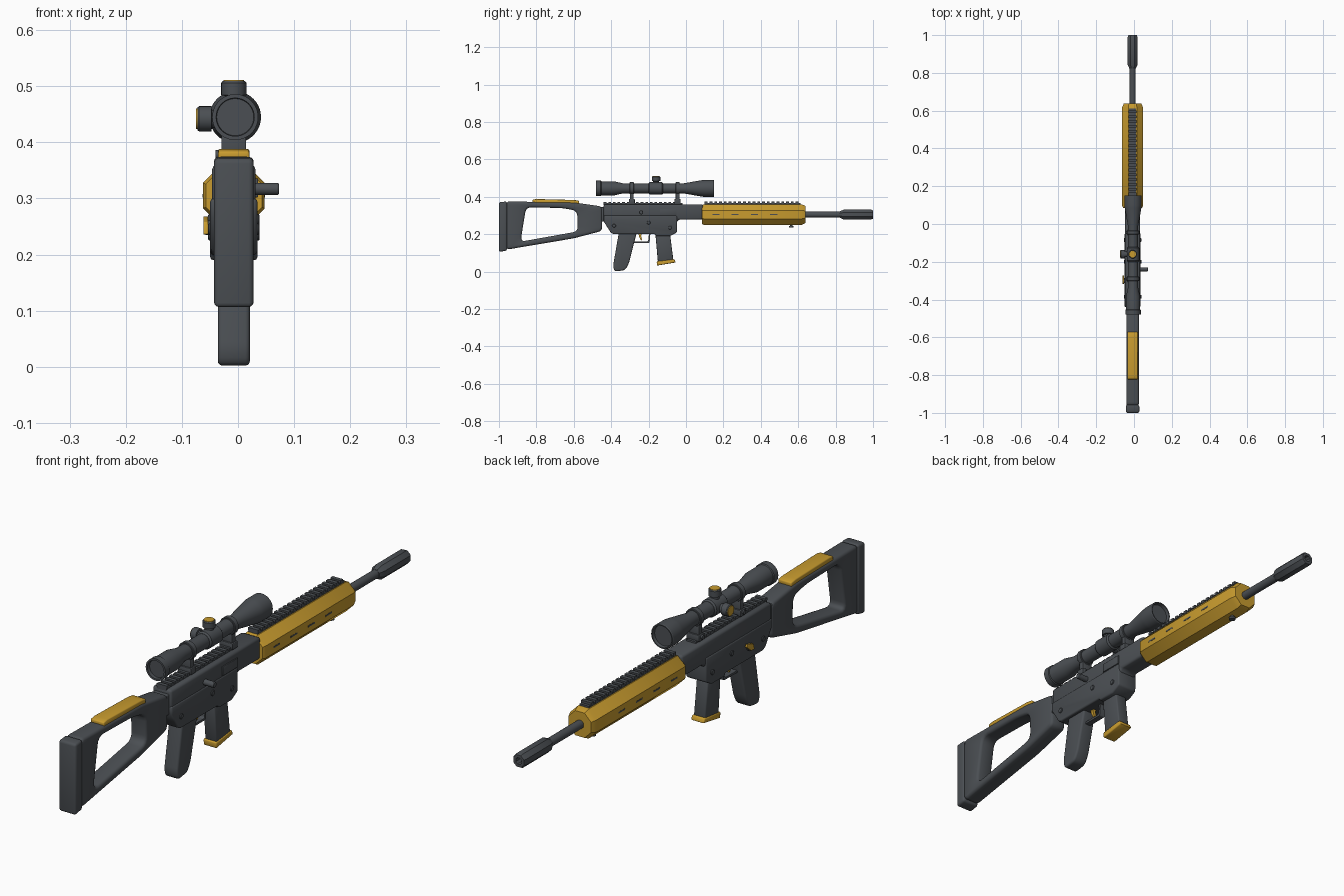
import bpy, bmesh, math
from mathutils import Vector

if "Cube" in bpy.data.objects:
    bpy.data.objects.remove(bpy.data.objects["Cube"])

CX = -0.0075   # centre plane of the body
BZ = 0.305     # bore height
SZ = 0.445     # scope height


def material(name, rgb):
    m = bpy.data.materials.new(name)
    m.diffuse_color = (*rgb, 1)
    m.use_nodes = True
    m.node_tree.nodes["Principled BSDF"].inputs["Base Color"].default_value = m.diffuse_color
    return m


DARK = material("dark_grey", (0.070, 0.078, 0.087))
GOLD = material("gold", (0.58, 0.33, 0.028))


def finish(name, bm, mat, angle=32):
    bmesh.ops.recalc_face_normals(bm, faces=bm.faces)
    me = bpy.data.meshes.new(name)
    bm.to_mesh(me)
    bm.free()
    me.materials.append(mat)
    ob = bpy.data.objects.new(name, me)
    bpy.context.collection.objects.link(ob)
    bpy.ops.object.select_all(action='DESELECT')
    ob.select_set(True)
    bpy.context.view_layer.objects.active = ob
    bpy.ops.object.shade_smooth_by_angle(angle=math.radians(angle))
    return ob


def rounded(pts, r, k=5):
    """Replace every corner of a closed (y, z) loop by a short arc."""
    if r == 0:
        return [Vector(p) for p in pts]
    out = []
    for i, p in enumerate(pts):
        p, a, b = Vector(p), Vector(pts[i - 1]), Vector(pts[(i + 1) % len(pts)])
        p0 = p + (a - p).normalized() * min(r, (a - p).length * .45)
        p2 = p + (b - p).normalized() * min(r, (b - p).length * .45)
        for j in range(k):
            t = j / (k - 1)
            out.append(p0 * (1 - t) ** 2 + p * 2 * t * (1 - t) + p2 * t * t)
    return out


def prism(name, pts, half, mat, bevel=0.0, r=0.0, hole=None, hole_r=0.02, cx=CX, segs=2):
    """Side profile extruded across x, with an optional hole of equal corner count."""
    bm = bmesh.new()
    loops = [rounded(pts, r)] + ([rounded(hole, hole_r)] if hole else [])
    n = len(loops[0])
    L = [[[bm.verts.new((cx + s * half, p.x, p.y)) for p in lp] for s in (-1, 1)] for lp in loops]
    for i in range(n):
        j = (i + 1) % n
        for a, b in L:
            bm.faces.new((a[i], a[j], b[j], b[i]))
        if hole:
            for s in (0, 1):
                bm.faces.new((L[0][s][i], L[0][s][j], L[1][s][j], L[1][s][i]))
    if not hole:
        bm.faces.new(L[0][0])
        bm.faces.new(L[0][1])
    bmesh.ops.recalc_face_normals(bm, faces=bm.faces)
    if bevel:
        es = [e for e in bm.edges if e.calc_face_angle(0) > math.radians(40)]
        bmesh.ops.bevel(bm, geom=es, offset=bevel, segments=segs, profile=.5,
                        affect='EDGES', clamp_overlap=True)
    return finish(name, bm, mat, 50 if bevel else 32)


def box(name, y0, y1, z0, z1, half, mat, bevel=0.0, cx=CX):
    return prism(name, [(y0, z0), (y1, z0), (y1, z1), (y0, z1)], half, mat, bevel, cx=cx)


def lathe(name, prof, loc, axis, mat, n=32, phase=0.0):
    """Rings of (distance along axis, radius), capped at both ends."""
    q = Vector(axis).to_track_quat('Z', 'Y')
    bm = bmesh.new()
    rings = []
    for d, r in prof:
        rings.append([bm.verts.new(Vector(loc) + q @ Vector((
            r * math.cos(phase + math.tau * i / n), r * math.sin(phase + math.tau * i / n), d)))
            for i in range(n)])
    for a, b in zip(rings, rings[1:]):
        for i in range(n):
            j = (i + 1) % n
            bm.faces.new((a[i], a[j], b[j], b[i]))
    bm.faces.new(rings[0])
    bm.faces.new(rings[-1])
    return finish(name, bm, mat)


def rail(name, y0, y1, z0, z1, half):
    """Toothed mounting rail: a base strip with cross ribs."""
    bm = bmesh.new()

    def add(a, b, lo, hi, w):
        vs = bmesh.ops.create_cube(bm, size=1)["verts"]
        for v in vs:
            v.co = (CX + v.co.x * 2 * w, (a + b) / 2 + v.co.y * (b - a), (lo + hi) / 2 + v.co.z * (hi - lo))
    mid = (z0 + z1) / 2
    add(y0, y1, z0 - .006, mid, half * .9)
    count = round((y1 - y0) / .025)
    step = (y1 - y0) / count
    for i in range(count):
        add(y0 + i * step, y0 + (i + .58) * step, mid - .003, z1, half)
    finish(name, bm, DARK)


# Stock
prism("stock", [(-.962, .375), (-.60, .370), (-.448, .348), (-.448, .218), (-.60, .178), (-.962, .117)],
      .033, DARK, .010, .02,
      hole=[(-.855, .344), (-.66, .340), (-.582, .325), (-.578, .215), (-.66, .200), (-.885, .160)],
      hole_r=.028)
prism("butt_pad", [(-1.0, .105), (-.957, .113), (-.957, .375), (-1.0, .371)], .0355, DARK, .009, segs=3)
prism("cheek_rest", [(-.822, .366), (-.572, .362), (-.572, .379), (-.60, .383), (-.80, .388), (-.822, .384)],
      .028, GOLD, .004)
box("stock_joint", -.46, -.42, .268, .345, .03, DARK, .004)

# Receiver
prism("upper_receiver", [(-.44, .262), (-.05, .262), (-.04, .278), (.09, .278), (.09, .360), (-.44, .360)],
      .039, DARK, .009)
prism("lower_receiver", [(-.44, .300), (-.44, .268), (-.402, .208), (-.385, .200), (-.165, .200),
                         (-.16, .190), (-.085, .190), (-.048, .210), (-.048, .300)], .042, DARK, .006)
rail("receiver_rail", -.44, -.02, .360, .373, .021)
box("ejection_port", -.14, -.05, .302, .336, .003, DARK, .001, cx=CX + .040)
lathe("bolt_handle", [(0, .011), (.050, .011), (.053, .009)], (.020, -.24, .317), (1, 0, 0), DARK, 20)
for side, tag in ((-1, "left"), (1, "right")):
    for k, (y, z) in enumerate([(-.385, .245), (-.20, .262), (-.085, .235)]):
        lathe(f"receiver_pin_{tag}_{k}", [(0, .010), (.004, .010), (.006, .008)],
              (CX + side * .040, y, z), (side, 0, 0), DARK, 16)
lathe("selector_pivot", [(0, .013), (.010, .013)], (CX - .040, -.30, .248), (-1, 0, 0), DARK, 16)
prism("selector_lever", [(-.318, .236), (-.300, .236), (-.272, .258), (-.276, .268), (-.312, .258)],
      .004, GOLD, .001, cx=CX - .050)

# Grip, trigger and magazine
prism("pistol_grip", [(-.358, .215), (-.262, .215), (-.305, .045), (-.325, .008), (-.382, 0), (-.390, .030)],
      .0285, DARK, .008, .016, segs=3)
prism("trigger_guard", [(-.29, .152), (-.195, .152), (-.190, .210), (-.29, .210)], .011, DARK, 0, .008,
      hole=[(-.284, .160), (-.203, .160), (-.198, .204), (-.284, .204)], hole_r=.008)
prism("trigger", [(-.256, .210), (-.236, .210), (-.240, .190), (-.234, .168), (-.241, .167), (-.251, .188)],
      .006, GOLD)
prism("magazine", [(-.164, .205), (-.086, .205), (-.067, .058), (-.150, .048)], .024, DARK, .005)
prism("magazine_base", [(-.157, .055), (-.062, .066), (-.055, .049), (-.155, .032)], .027, GOLD, .004)

# Handguard: an octagonal sleeve with tapered ends
lathe("handguard", [(.085, .054), (.095, .0595), (.618, .0595), (.638, .050)], (CX, 0, BZ), (0, 1, 0),
      GOLD, 8, math.pi / 8)
rail("handguard_rail", .10, .612, .358, .376, .021)
for side, tag in ((-1, "left"), (1, "right")):
    for k in range(4):
        y = .16 + k * .103
        box(f"handguard_slot_{tag}_{k}", y - .019, y + .019, BZ - .003, BZ + .003, .001, DARK,
            cx=CX + side * .0548)
lathe("sling_stud", [(0, .007), (.012, .007), (.013, .012), (.022, .012)], (CX, .562, .257), (0, 0, -1), DARK, 16)

# Barrel and muzzle device
lathe("barrel", [(.60, .016), (.85, .016)], (CX, 0, BZ), (0, 1, 0), DARK, 24)
lathe("muzzle_brake", [(.822, .018), (.842, .028), (.990, .028), (1.0, .024), (1.0, .013), (.94, .012)],
      (CX, 0, BZ), (0, 1, 0), DARK, 8, math.pi / 8)

# Scope
lathe("scope_tube", [(-.468, .033), (-.48, .034), (-.48, .041), (-.456, .041), (-.453, .038), (-.385, .038),
                     (-.338, .027), (-.012, .027), (.085, .044), (.10, .046), (.147, .046), (.15, .044),
                     (.15, .040), (.138, .038)], (-.005, 0, SZ), (0, 1, 0), DARK, 40)
lathe("turret_collar", [(-.200, .028), (-.194, .033), (-.128, .033), (-.122, .028)], (-.005, 0, SZ), (0, 1, 0), DARK)
knob = [(0, .016), (.038, .016), (.039, .0225), (.061, .0225), (.064, .020)]
lathe("elevation_knob", knob, (CX, -.16, SZ), (0, 0, 1), DARK, 24)
lathe("elevation_cap", [(.062, .019), (.066, .018)], (CX, -.16, SZ), (0, 0, 1), GOLD, 24)
lathe("windage_knob", knob, (-.0085, -.16, SZ - .003), (-1, 0, 0), DARK, 24)
lathe("windage_cap", [(.062, .019), (.066, .018)], (-.0085, -.16, SZ - .003), (-1, 0, 0), GOLD, 24)

# Scope mounts
for k, y in enumerate((-.29, -.045)):
    lathe(f"scope_ring_{k}", [(-.011, .031), (-.009, .033), (.009, .033), (.011, .031)],
          (-.005, y, SZ), (0, 1, 0), DARK)
    box(f"mount_post_{k}", y - .010, y + .010, .370, .425, .022, DARK, .002)
    box(f"mount_clamp_{k}", y - .016, y + .016, .364, .388, .027, DARK, .002)
    lathe(f"clamp_screw_{k}", [(0, .008), (.009, .008)], (CX - .024, y, .378), (-1, 0, 0), DARK, 12)
